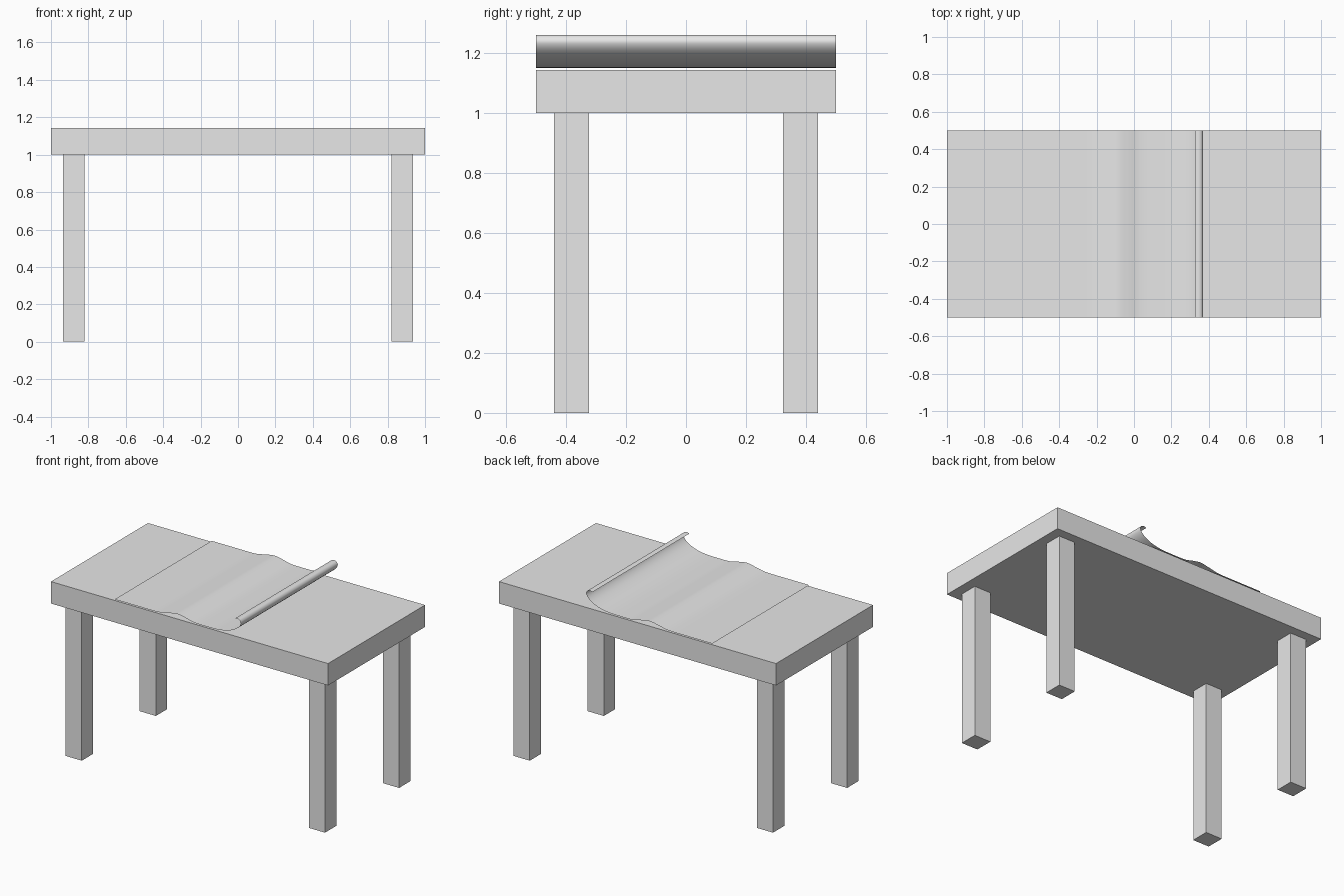
import bpy, bmesh
from mathutils import Vector

if "Cube" in bpy.data.objects:
    bpy.data.objects.remove(bpy.data.objects["Cube"])

mat = bpy.data.materials.new("plain grey")
mat.diffuse_color = (0.8, 0.8, 0.8, 1)
mat.use_nodes = True
mat.node_tree.nodes["Principled BSDF"].inputs["Base Color"].default_value = mat.diffuse_color


def finish(bm, name):
    me = bpy.data.meshes.new(name)
    bm.to_mesh(me)
    bm.free()
    me.materials.append(mat)
    ob = bpy.data.objects.new(name, me)
    bpy.context.collection.objects.link(ob)
    return ob


def box(name, lo, hi):
    bm = bmesh.new()
    bmesh.ops.create_cube(bm, size=1)
    lo, hi = Vector(lo), Vector(hi)
    for v in bm.verts:
        v.co = (lo + hi) / 2 + v.co * (hi - lo)
    return finish(bm, name)


# table top
box("table_top", (-1, -0.5, 1), (1, 0.5, 1.143))

# four square legs
for sx, side in ((-1, "left"), (1, "right")):
    for sy, end in ((-1, "front"), (1, "back")):
        cx, cy, h = sx * 0.878, sy * 0.382, 0.0585
        box(f"{end}_{side}_leg", (cx - h, cy - h, 0), (cx + h, cy + h, 1))

# paper sheet: profile in x, z with a ripple and a curled right edge
profile = [(-0.54, 1.15), (-0.38, 1.15), (-0.23, 1.151), (-0.16, 1.163),
           (-0.09, 1.175), (-0.03, 1.166), (0.03, 1.152), (0.11, 1.15),
           (0.2, 1.152), (0.27, 1.163), (0.325, 1.185), (0.357, 1.21),
           (0.37, 1.235), (0.363, 1.253), (0.346, 1.26), (0.325, 1.255)]
pts = [Vector(p) for p in profile]
pts = [2 * pts[0] - pts[1]] + pts + [2 * pts[-1] - pts[-2]]
smooth = []
for a, b, c, d in zip(pts, pts[1:], pts[2:], pts[3:]):
    for i in range(5):
        t = i / 5
        smooth.append(0.5 * (2 * b + (c - a) * t + (2 * a - 5 * b + 4 * c - d) * t**2
                             + (3 * b - a - 3 * c + d) * t**3))
smooth.append(pts[-2])

bm = bmesh.new()
rows = [[bm.verts.new((p.x, y, p.y)) for y in (-0.5, 0.5)] for p in smooth]
for r, s in zip(rows, rows[1:]):
    bm.faces.new((r[0], s[0], s[1], r[1])).smooth = True
finish(bm, "curled_paper_sheet")
